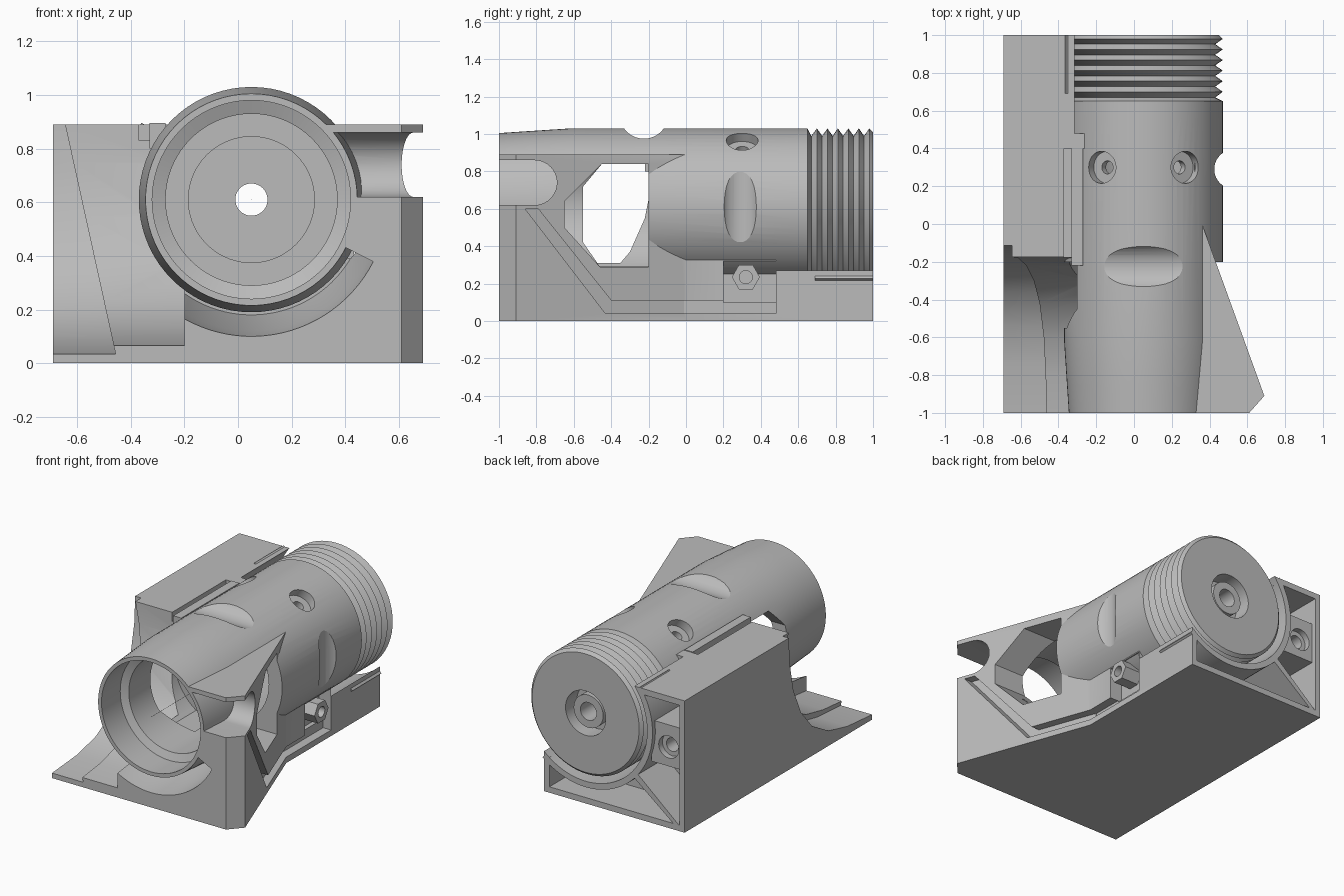
import bpy, bmesh, math
from mathutils import Vector

cube = bpy.data.objects.get("Cube")
if cube:
    bpy.data.objects.remove(cube, do_unlink=True)

CX, CZ = 0.05, 0.61  # barrel axis

grey = bpy.data.materials.new("plain grey")
grey.use_nodes = True
grey.diffuse_color = (0.5, 0.5, 0.5, 1)
bsdf = next(n for n in grey.node_tree.nodes if n.type == 'BSDF_PRINCIPLED')
bsdf.inputs["Base Color"].default_value = (0.5, 0.5, 0.5, 1)


def finish(name, bm):
    bmesh.ops.recalc_face_normals(bm, faces=bm.faces)
    mesh = bpy.data.meshes.new(name)
    bm.to_mesh(mesh)
    bm.free()
    mesh.materials.append(grey)
    obj = bpy.data.objects.new(name, mesh)
    bpy.context.scene.collection.objects.link(obj)
    return obj


def prism(name, pts, axis, lo, hi):
    """Extrude an outline along x or z; the ends may be functions of the point."""
    bm = bmesh.new()
    ends = []
    for end in (lo, hi):
        ring = []
        for a, b in pts:
            d = end(a, b) if callable(end) else end
            ring.append(bm.verts.new((d, a, b) if axis == 'x' else (a, b, d)))
        ends.append(ring)
        bm.faces.new(ring)
    for i in range(len(pts)):
        j = (i + 1) % len(pts)
        bm.faces.new((ends[0][i], ends[0][j], ends[1][j], ends[1][i]))
    return finish(name, bm)


def box(name, x, y, z):
    return prism(name, [(x[0], y[0]), (x[1], y[0]), (x[1], y[1]), (x[0], y[1])], 'z', *z)


def cylinder(name, p0, p1, r, n=40):
    p0, p1 = Vector(p0), Vector(p1)
    bm = bmesh.new()
    bmesh.ops.create_cone(bm, cap_ends=True, segments=n, radius1=r, radius2=r,
                          depth=(p1 - p0).length)
    bmesh.ops.rotate(bm, verts=bm.verts, cent=(0, 0, 0),
                     matrix=Vector((0, 0, 1)).rotation_difference(p1 - p0).to_matrix())
    bmesh.ops.translate(bm, verts=bm.verts, vec=(p0 + p1) / 2)
    return finish(name, bm)


def lathe(name, profile, a0=0, a1=360, n=72):
    """Turn a closed (radius, y) profile about the barrel axis."""
    full = a1 - a0 == 360
    bm = bmesh.new()
    rings = []
    for i in range(n if full else n + 1):
        a = math.radians(a0 + (a1 - a0) * i / n)
        rings.append([bm.verts.new((CX + r * math.cos(a), y, CZ + r * math.sin(a)))
                      for r, y in profile])
    m = len(profile)
    for i in range(n):
        p, q = rings[i], rings[(i + 1) % len(rings)]
        for k in range(m):
            bm.faces.new((p[k], p[(k + 1) % m], q[(k + 1) % m], q[k]))
    if not full:
        bm.faces.new(rings[0])
        bm.faces.new(rings[-1])
    return finish(name, bm)


def cut(obj, *cutters):
    for c in cutters:
        c.hide_render = True
        mod = obj.modifiers.new("cut", 'BOOLEAN')
        mod.operation, mod.solver, mod.object = 'DIFFERENCE', 'EXACT', c
    bpy.context.view_layer.update()
    done = obj.evaluated_get(bpy.context.evaluated_depsgraph_get())
    mesh = bpy.data.meshes.new_from_object(done)
    obj.modifiers.clear()
    obj.data = mesh


def drop(*objs):
    for o in objs:
        bpy.data.objects.remove(o, do_unlink=True)


def side_wall(y, z):
    return 0.36 - 0.363 * min(y, 0)


# barrel with stepped bore, ring threads and a recessed rear hub
profile = [(.395, -1), (.405, -.85), (.42, -.62), (.42, .65), (.38, .67)]
for i in range(6):
    y = .70 + .056 * i
    profile += [(.42, y), (.38, y + .028)] if i < 5 else [(.42, y)]
profile += [(.40, 1), (.15, 1), (.15, .88), (.11, .88), (.11, .97), (.06, .97),
            (.06, .8), (.235, .8), (.235, .45), (.32, .45), (.32, -.78), (.37, -.8), (.37, -1)]
barrel = lathe("barrel", profile)

# side windows shared by barrel and frame
window = [(-.65, .5), (-.46, .29), (-.2, .29), (-.2, .84), (-.45, .84), (-.65, .64)]
near_window = prism("near_window_cutter", window, 'x', .1, 1)
far_window = prism("far_window_cutter", [(max(y, -.55), z) for y, z in window[1:5]]
                   + [(-.55, .72), (-.55, .42)], 'x', -.6, 0)

# scooped recesses and angled screw holes in the barrel
tools = [near_window, far_window,
         cylinder("top_scoop", (-.6, -.225, 1.105), (.7, -.225, 1.105), .13),
         cylinder("side_scoop", (.53, .29, .2), (.53, .29, 1.05), .105)]
for s in (-1, 1):
    d = Vector((s * .53, 0, .848))
    c = Vector((CX, .3, CZ))
    tools += [cylinder("screw_seat", c + d * .36, c + d * .5, .085),
              cylinder("screw_bore", c + d * .2, c + d * .5, .035)]
cut(barrel, *tools)
drop(*tools[2:])

# frame with a flared front corner
frame = prism("frame", [(-.69, -1), (.61, -1), (.69, -.91), (.36, 0), (.36, 1), (-.69, 1)],
              'z', 0, .89)
ramp = [(-.17, 1), (-.18, .75), (-.22, .55), (-.3, .37), (-.42, .23), (-.6, .13), (-.8, .085),
        (-1.05, .06), (-1.05, 1)]
tools = [
    # bore and rear trough around the barrel
    lathe("bore_cutter", [(.001, -1.05), (.39, -1.05), (.39, 1.05), (.001, 1.05)]),
    lathe("trough_cutter", [(.3, .48), (.46, .48), (.46, 1.05), (.3, 1.05)]),
    # front bowl and sweeping left ramp
    lathe("bowl_cutter", [(.3, -1.05), (.515, -1.05), (.49, -.8), (.43, -.55), (.3, -.55)],
          -142, -27, 30),
    prism("ramp_cutter", ramp, 'x', -.8, -.2),
    prism("finger_cutter", [(min(y + .06, 0) if y > -1 else y, z - .03) for y, z in ramp],
          'x', -.8, lambda y, z: -.46 - .22 * (z - .05)),
    # front finger notch
    cylinder("notch_round", (.3, -.81, .74), (.85, -.81, .74), .12),
    box("notch_box", (.3, .85), (-1.05, -.81), (.62, .86)),
    # angled groove and its straight continuation
    prism("groove_diagonal", [(-.86, .6), (-.43, .04), (0, .04), (0, .11), (-.4, .11), (-.79, .6)],
          'x', lambda y, z: side_wall(y, z) - .06, .9),
    box("groove_straight", (.3, .9), (-.01, .48), (.04, .11)),
    box("nut_recess", (.27, .5), (.2, .48), (.1, .32)),
    # top rail slot and rear pocket
    box("rail_slot", (-.37, -.2), (-.4, .4), (.83, 1)),
    box("rear_pocket", (-.65, .32), (.7, 1.05), (.04, .85)),
]
cut(frame, near_window, *tools)
drop(near_window, far_window, *tools)

# rail beside the barrel
box("side_rail", (-.33, -.27), (-.22, .4), (.8, .895))

# rear trough shell, ribs and screw boss
lathe("trough_wall", [(.46, .69), (.5, .69), (.5, 1), (.46, 1)], -215, -50, 48)
boss = box("rear_boss", (-.66, -.42), (.69, .97), (.4, .68))
tools = [cylinder("boss_seat", (-.55, .93, .53), (-.55, 1.1, .53), .075),
         cylinder("boss_bore", (-.55, .72, .53), (-.55, 1.1, .53), .045)]
cut(boss, *tools)
drop(*tools)
rib = prism("diagonal_rib", [(-.67, .02), (-.63, .02), (-.3, .28), (-.33, .31)], 'z', .69, 1)
for v in rib.data.vertices:  # stand the rib outline upright
    v.co = (v.co.x, v.co.z, v.co.y)
rib.data.flip_normals()

# side clamp nut
nut = cylinder("clamp_nut", (.26, .32, .235), (.40, .32, .235), .075, 6)
tools = [cylinder("nut_bore", (.3, .32, .235), (.5, .32, .235), .035)]
cut(nut, *tools)
drop(*tools)

# smooth the curved surfaces, keep edges sharp
bpy.ops.object.select_all(action='DESELECT')
parts = [o for o in bpy.context.scene.objects if o.type == 'MESH']
for o in parts:
    o.select_set(True)
bpy.context.view_layer.objects.active = barrel
bpy.ops.object.shade_smooth_by_angle(angle=math.radians(25))
